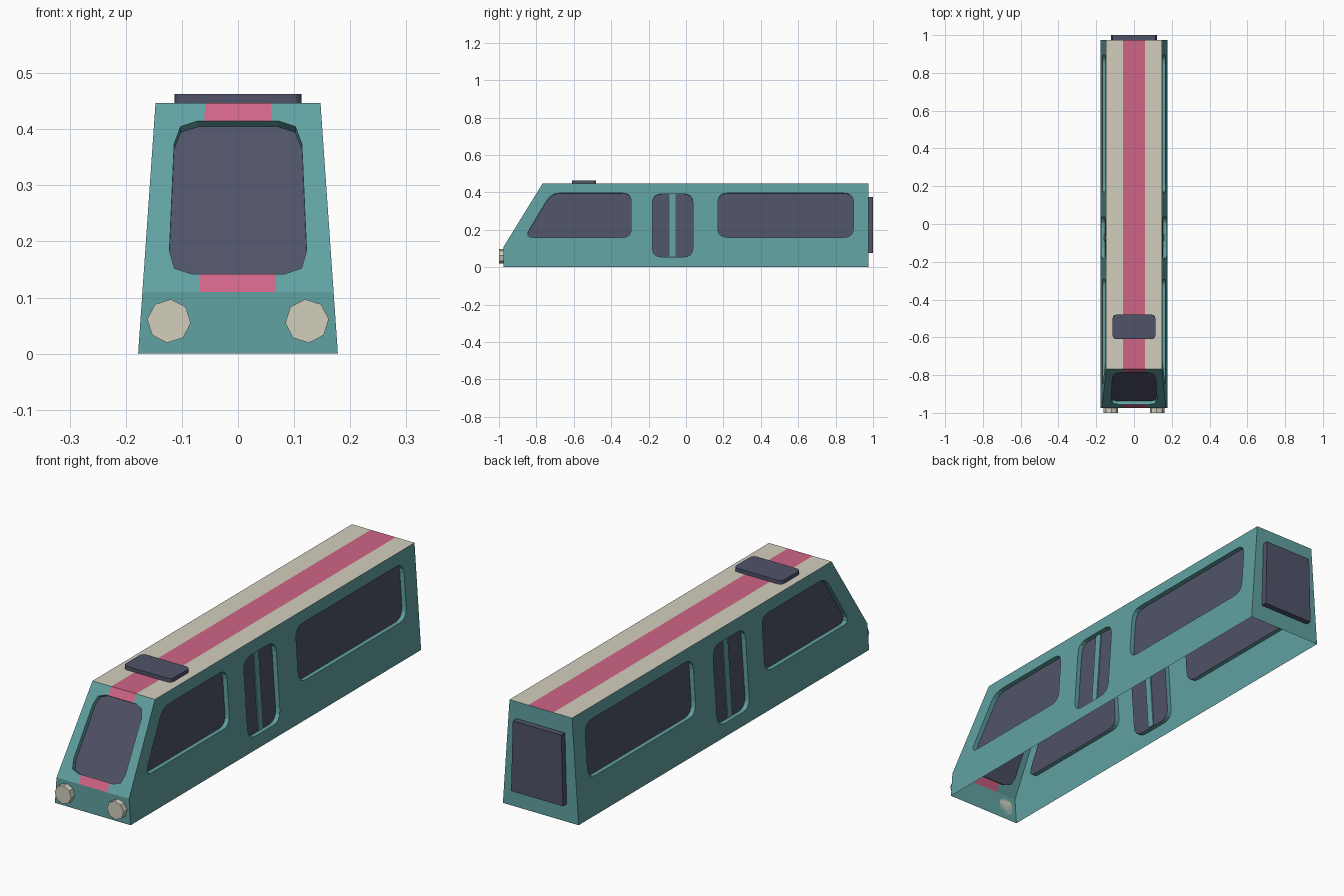
import bpy, bmesh, math
from mathutils import Vector

cube = bpy.data.objects.get("Cube")
if cube:
    bpy.data.objects.remove(cube)

# Main dimensions
HALF_BOTTOM, HALF_TOP, HEIGHT = 0.178, 0.147, 0.447
FRONT, BACK, NOSE_Z, ROOF_Y = -0.975, 0.975, 0.11, -0.767
STRIPE, DEPTH = 0.4, 0.02


def material(name, colour):
    m = bpy.data.materials.new(name)
    m.use_nodes = True
    m.diffuse_color = (*colour, 1)
    m.node_tree.nodes["Principled BSDF"].inputs["Base Color"].default_value = (*colour, 1)
    return m


teal = material("teal paint", (0.12, 0.36, 0.36))
cream = material("cream", (0.65, 0.62, 0.51))
pink = material("pink stripe", (0.63, 0.13, 0.24))
dark = material("dark glass", (0.08, 0.087, 0.138))


def finish(name, bm, *mats):
    mesh = bpy.data.meshes.new(name)
    bm.to_mesh(mesh)
    bm.free()
    for m in mats:
        mesh.materials.append(m)
    obj = bpy.data.objects.new(name, mesh)
    bpy.context.collection.objects.link(obj)
    return obj


def half_width(z):
    return HALF_BOTTOM + (HALF_TOP - HALF_BOTTOM) * z / HEIGHT


def rounded(corners, radius, steps):
    """Polygon with each corner replaced by a short curve."""
    pts = []
    for i, c in enumerate(corners):
        c = Vector(c)
        a = c + (Vector(corners[i - 1]) - c).normalized() * radius
        b = c + (Vector(corners[(i + 1) % len(corners)]) - c).normalized() * radius
        for k in range(steps + 1):
            t = k / steps
            pts.append(a * (1 - t) ** 2 + c * 2 * t * (1 - t) + b * t * t)
    return pts


def rect(a0, a1, b0, b1):
    return [(a0, b0), (a1, b0), (a1, b1), (a0, b1)]


def loop(bm, pts):
    vs = [bm.verts.new(p) for p in pts]
    return [bm.edges.new((vs[i - 1], vs[i])) for i in range(len(vs))]


def panel(bm, outline, holes, normal):
    edges = [e for pts in [outline] + holes for e in loop(bm, pts)]
    bmesh.ops.triangle_fill(bm, use_beauty=True, edges=edges, normal=normal)


def prism(name, pts, offset, mat):
    """Solid made by pushing a flat outline along an offset."""
    bm = bmesh.new()
    face = bm.faces.new([bm.verts.new(p) for p in pts])
    ext = bmesh.ops.extrude_face_region(bm, geom=[face], use_keep_orig=True)
    bmesh.ops.translate(bm, verts=[g for g in ext["geom"] if isinstance(g, bmesh.types.BMVert)],
                        vec=Vector(offset))
    bmesh.ops.recalc_face_normals(bm, faces=bm.faces[:])
    return finish(name, bm, mat)


def side_point(side, y, z):
    return Vector((side * half_width(z), y, z))


def slope_point(x, z):
    t = (z - NOSE_Z) / (HEIGHT - NOSE_Z)
    return Vector((x, FRONT + (ROOF_Y - FRONT) * t, z))


# Window outlines
windows = {
    "cab_window": rounded([(-0.862, 0.16), (-0.293, 0.16), (-0.293, 0.396), (-0.72, 0.396)], 0.045, 4),
    "door_window": rounded(rect(-0.18, 0.037, 0.055, 0.392), 0.05, 4),
    "long_window": rounded(rect(0.17, 0.895, 0.16, 0.396), 0.05, 4),
}
windscreen = rounded([(-0.124, 0.142), (0.124, 0.142), (0.112, 0.415), (-0.112, 0.415)], 0.041, 2)
profile = [(FRONT, 0), (BACK, 0), (BACK, HEIGHT), (ROOF_Y, HEIGHT), (FRONT, NOSE_Z)]

# Body shell, open underneath
body = bmesh.new()
recesses = []
for side, word in ((1, "left"), (-1, "right")):
    normal = Vector((side, 0, (HALF_BOTTOM - HALF_TOP) / HEIGHT)).normalized()
    holes = [[side_point(side, *p) for p in w] for w in windows.values()]
    panel(body, [side_point(side, *p) for p in profile], holes, normal)
    recesses += [(f"{word}_{n}", h, normal) for n, h in zip(windows, holes)]

for i in range(1, len(profile)):
    (y0, z0), (y1, z1) = profile[i], profile[(i + 1) % len(profile)]
    quad = [Vector((s * half_width(z), y, z)) for s, y, z in
            ((-1, y0, z0), (1, y0, z0), (1, y1, z1), (-1, y1, z1))]
    if (y0, z0) == (ROOF_Y, HEIGHT):
        normal = Vector((0, NOSE_Z - HEIGHT, ROOF_Y - FRONT)).normalized()
        hole = [slope_point(*p) for p in windscreen]
        panel(body, quad, [hole], normal)
        recesses.append(("windscreen", hole, normal))
    else:
        body.faces.new([body.verts.new(p) for p in quad])

# Roof colour and the centre stripe running down to the nose
for side in (1, -1):
    lean = STRIPE * (HALF_BOTTOM - HALF_TOP) / HEIGHT
    bmesh.ops.bisect_plane(body, geom=body.verts[:] + body.edges[:] + body.faces[:], dist=1e-5,
                           plane_co=(side * STRIPE * HALF_BOTTOM, 0, 0), plane_no=(side, 0, lean))
for f in body.faces:
    c = f.calc_center_median()
    on_roof = c.z > HEIGHT - 0.001
    on_slope = c.z > NOSE_Z + 0.001 and c.y < ROOF_Y
    if (on_roof or on_slope) and abs(c.x) < STRIPE * half_width(c.z):
        f.material_index = 2
    elif on_roof:
        f.material_index = 1

# Recessed window rims and their panes
for name, pts, normal in recesses:
    inner = [p - normal * DEPTH for p in pts]
    for i in range(len(pts)):
        body.faces.new([body.verts.new(p) for p in (pts[i - 1], pts[i], inner[i], inner[i - 1])])
    bm = bmesh.new()
    pane = bm.faces.new([bm.verts.new(p) for p in inner])
    pane.normal_update()
    if pane.normal.dot(normal) < 0:
        pane.normal_flip()
    finish(name, bm, dark)
bmesh.ops.remove_doubles(body, verts=body.verts[:], dist=1e-4)
bmesh.ops.recalc_face_normals(body, faces=body.faces[:])
finish("body_shell", body, teal, cream, pink)

for side, word in ((1, "left"), (-1, "right")):
    # Bar between the two door panes
    bar = [side_point(side, *p) - Vector((side * (DEPTH - 0.004), 0, 0))
           for p in rect(-0.087, -0.055, 0.056, 0.391)]
    prism(f"{word}_door_bar", bar, (-side * 0.008, 0, 0), teal)
    # Eight-sided headlight
    lamp = []
    for k in range(8):
        a = math.radians(45 * k + 5)
        lamp.append((side * (0.123 + 0.039 * math.cos(a)), FRONT, 0.058 + 0.039 * math.sin(a)))
    prism(f"{word}_headlight", lamp, (0, -0.025, 0), cream)

# Rear door plate
plate = [(-0.122, 0.075), (0.122, 0.075), (0.114, 0.375), (-0.114, 0.375)]
prism("rear_door", [(x, BACK, z) for x, z in plate], (0, 0.025, 0), dark)

# Roof hatch
hatch = rounded(rect(-0.113, 0.113, -0.61, -0.48), 0.02, 3)
prism("roof_hatch", [(x, y, HEIGHT) for x, y in hatch], (0, 0, 0.016), dark)
